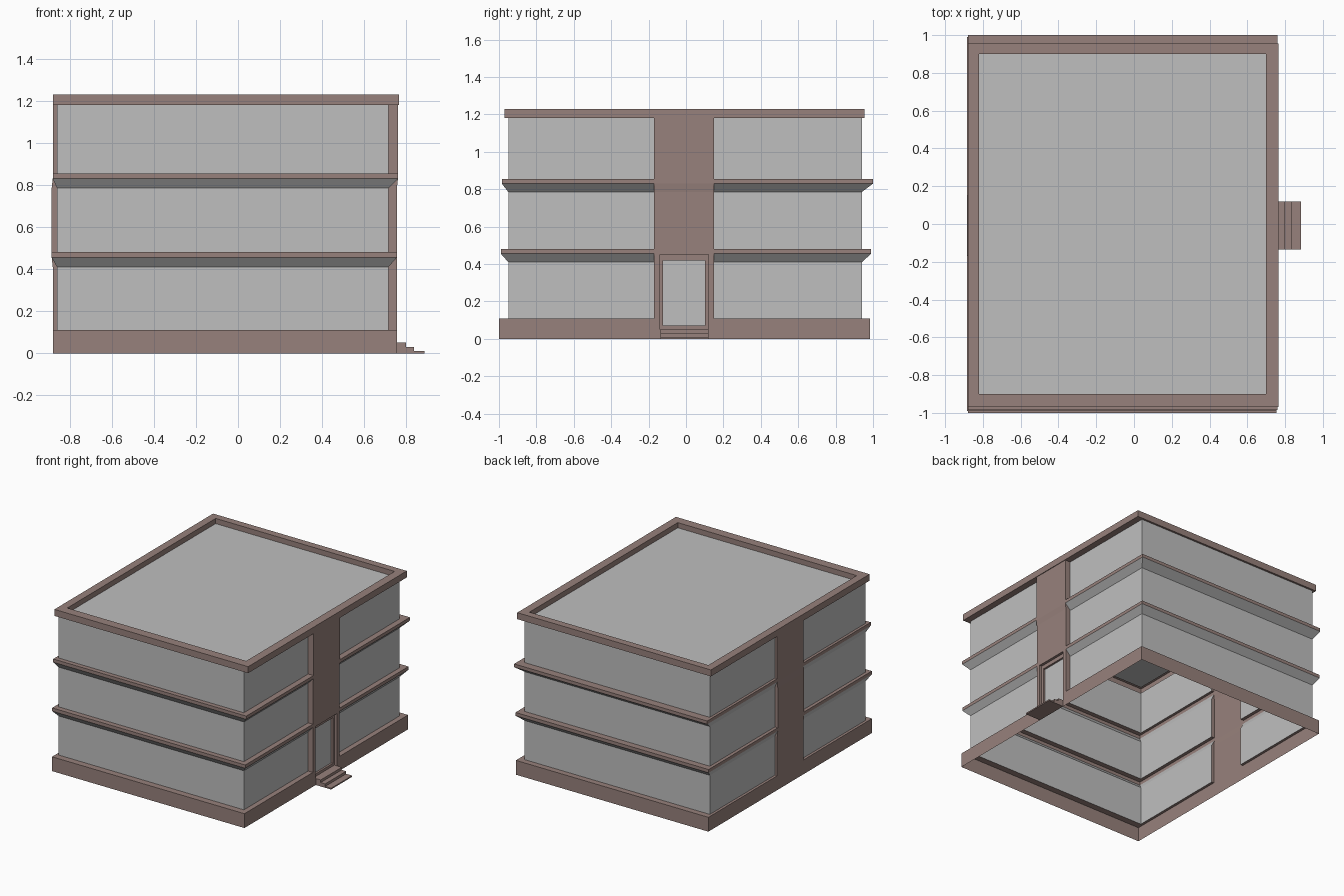
import bpy
import bmesh

if "Cube" in bpy.data.objects:
    bpy.data.objects.remove(bpy.data.objects["Cube"])


def material(name, rgb):
    m = bpy.data.materials.new(name)
    m.use_nodes = True
    m.diffuse_color = (*rgb, 1)
    m.node_tree.nodes["Principled BSDF"].inputs["Base Color"].default_value = (*rgb, 1)
    return m


BROWN, GREY = 0, 1
MATS = [material("brown_stone", (0.31, 0.22, 0.20)),
        material("light_grey", (0.52, 0.52, 0.52))]


def loft(name, loops, colour, skip=None, cap=None):
    """Join equal-length outlines; colour and skip are rules on (row, side)."""
    bm = bmesh.new()
    rows = [[bm.verts.new(p) for p in loop] for loop in loops]
    for r in range(len(rows) - 1):
        low, high = rows[r], rows[r + 1]
        for i in range(len(low)):
            if skip and skip(r, i):
                continue
            j = (i + 1) % len(low)
            f = bm.faces.new((low[i], low[j], high[j], high[i]))
            f.material_index = colour(r, i)
    if cap is not None:
        bm.faces.new(rows[-1]).material_index = cap
    bmesh.ops.remove_doubles(bm, verts=bm.verts, dist=0.0005)
    bmesh.ops.dissolve_degenerate(bm, dist=0.0005, edges=bm.edges)
    me = bpy.data.meshes.new(name)
    bm.to_mesh(me)
    bm.free()
    for m in MATS:
        me.materials.append(m)
    ob = bpy.data.objects.new(name, me)
    bpy.context.collection.objects.link(ob)
    return ob


# Plan outlines: x0, x1, y0, y1
WALL = (-0.86, 0.715, -0.95, 0.94)
BASE = (-0.88, 0.755, -1.0, 0.985)
BAND_1 = (-0.885, 0.755, -0.99, 0.99)
BAND_2 = (-0.88, 0.76, -0.985, 1.0)
CROWN = (-0.88, 0.765, -0.97, 0.955)
ROOF = (-0.82, 0.70, -0.90, 0.90)
P0, P1 = -0.17, 0.15            # pillar edges in y
PILLAR_SIDES = {2, 3, 4, 8, 9, 10}
DOOR_SIDE = 3
DOOR_TOP = 0.455


def plan(z, rect, outer=None):
    """Rectangle with a pillar jogged out to the outer rectangle on both x sides."""
    x0, x1, y0, y1 = rect
    o = outer or rect
    pts = [(x0, y0), (x1, y0), (x1, P0), (o[1], P0), (o[1], P1), (x1, P1),
           (x1, y1), (x0, y1), (x0, P1), (o[0], P1), (o[0], P0), (x0, P0)]
    return [(x, y, z) for x, y in pts]


def all_brown(r, i):
    return BROWN


def wall_rule(r, i):
    return BROWN if i in PILLAR_SIDES else GREY


def door_gap(r, i):
    return i == DOOR_SIDE


# Plinth with its top ledge
loft("plinth", [plan(0, BASE), plan(0.11, BASE), plan(0.11, WALL, BASE)],
     all_brown, door_gap)

# Storeys: upright wall, then a soffit sloping out to the band
for name, z0, z1, z2, outer, top, skip in (
        ("ground_storey", 0.11, 0.41, 0.455, BASE, BAND_1, door_gap),
        ("middle_storey", 0.48, 0.785, 0.83, BAND_1, BAND_2, None)):
    loft(name, [plan(z0, WALL, outer), plan(z1, WALL, outer), plan(z2, top)],
         wall_rule, skip)
loft("top_storey", [plan(0.855, WALL, BAND_2), plan(1.18, WALL, BAND_2)], wall_rule)

# Projecting bands with flat tops
for name, z0, z1, rect in (("lower_band", 0.455, 0.48, BAND_1),
                           ("upper_band", 0.83, 0.855, BAND_2)):
    loft(name, [plan(z0, rect), plan(z1, rect), plan(z1, WALL, rect)], all_brown)

# Parapet around a sunken flat roof
loft("parapet_and_roof",
     [plan(1.18, WALL, BAND_2), plan(1.18, CROWN), plan(1.23, CROWN),
      plan(1.23, ROOF), plan(1.19, ROOF)], all_brown, cap=GREY)


# Doorway: pillar face, stepped reveal and glass
def frame(x, y0, y1, z0, z1):
    return [(x, y0, z0), (x, y1, z0), (x, y1, z1), (x, y0, z1)]


X = BASE[1]
loft("doorway",
     [frame(X, P0, P1, 0, DOOR_TOP),
      frame(X, -0.14, 0.12, 0.05, 0.45),
      frame(X - 0.02, -0.14, 0.12, 0.05, 0.45),
      frame(X - 0.02, -0.122, 0.102, 0.07, 0.42),
      frame(X - 0.035, -0.122, 0.102, 0.07, 0.42)], all_brown, cap=GREY)

# Entrance steps extruded from a stair profile
stair = [(X, 0), (0.885, 0), (0.885, 0.01), (0.835, 0.01), (0.835, 0.03),
         (0.797, 0.03), (0.797, 0.05), (X, 0.05)]
bm = bmesh.new()
side = bm.faces.new([bm.verts.new((x, -0.135, z)) for x, z in stair])
ext = bmesh.ops.extrude_face_region(bm, geom=[side], use_keep_orig=True)
moved = [g for g in ext["geom"] if isinstance(g, bmesh.types.BMVert)]
bmesh.ops.translate(bm, vec=(0, 0.255, 0), verts=moved)
bmesh.ops.recalc_face_normals(bm, faces=bm.faces)
me = bpy.data.meshes.new("entrance_steps")
bm.to_mesh(me)
bm.free()
me.materials.append(MATS[BROWN])
bpy.context.collection.objects.link(bpy.data.objects.new("entrance_steps", me))
